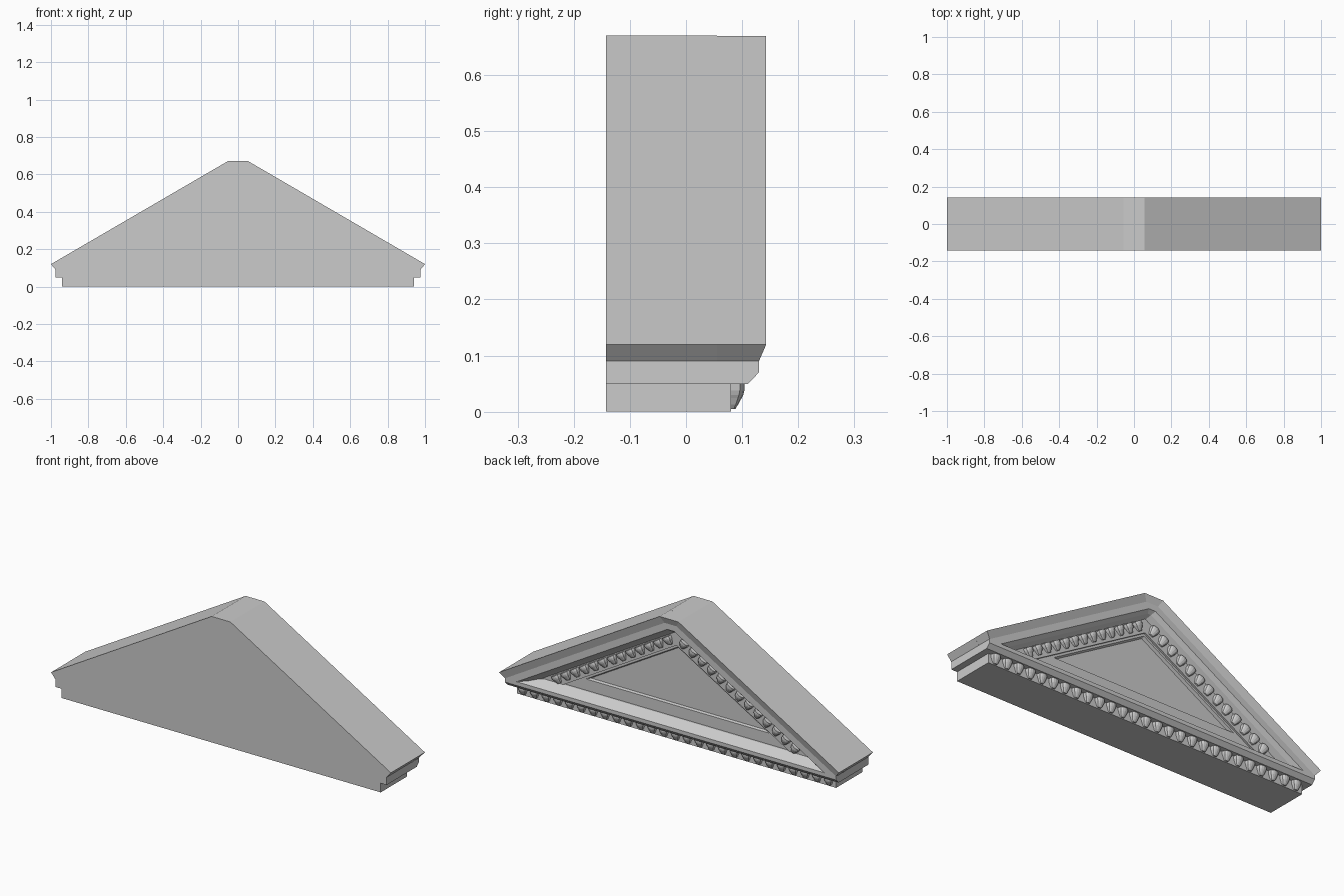
import bpy, bmesh
from math import atan, cos, sin, pi
from mathutils import Matrix, Vector

if "Cube" in bpy.data.objects:
    bpy.data.objects.remove(bpy.data.objects["Cube"])

SLOPE, PEAK = 0.582, 0.702   # rake slope and the height where both rakes would meet


def make(name, bm):
    bmesh.ops.recalc_face_normals(bm, faces=bm.faces)
    me = bpy.data.meshes.new(name)
    bm.to_mesh(me)
    bm.free()
    ob = bpy.data.objects.new(name, me)
    bpy.context.collection.objects.link(ob)
    return ob


def loft(bm, rows):
    grid = [[bm.verts.new(p) for p in r] for r in rows]
    for a, b in zip(grid, grid[1:]):
        for i in range(len(a) - 1):
            bm.faces.new((a[i], a[i + 1], b[i + 1], b[i]))
    return grid


def prism(name, outline, y0, y1):
    bm = bmesh.new()
    f = bm.faces.new([bm.verts.new((x, y0, z)) for x, z in outline])
    ext = bmesh.ops.extrude_face_region(bm, geom=[f])
    vs = [v for v in ext["geom"] if isinstance(v, bmesh.types.BMVert)]
    bmesh.ops.translate(bm, vec=(0, y1 - y0, 0), verts=vs)
    return make(name, bm)


# Main gable slab, its back face is the sunken panel
half = [(0.94, 0), (0.94, 0.049), (0.975, 0.049), (0.975, 0.09), (1, 0.12), (0.055, 0.67)]
prism("gable_body", half + [(-x, z) for x, z in reversed(half)], -0.143, 0.055)
prism("base_frieze", [(-0.94, 0), (0.94, 0), (0.94, 0.049), (-0.94, 0.049)], 0.055, 0.08)

# Raking cornice: profile (y, drop below the rake line) swept up and over the apex
bm = bmesh.new()
rows = []
for y, d, t, zend in [(0.055, 0.045, 0.05, 0.09), (0.055, 0, 0.055, 0.12), (0.143, 0, 0.055, 0.12),
                      (0.13, 0.045, 0.035, 0.09), (0.13, 0.085, 0.02, 0.09),
                      (0.11, 0.105, 0.01, 0.09), (0.08, 0.122, 0.002, 0.09),
                      (0.08, 0.195, 0.002, 0.10), (0.07, 0.195, 0.002, 0.10),
                      (0.07, 0.208, 0.002, 0.18), (0.055, 0.215, 0.002, 0.183)]:
    xe = (PEAK - d - zend) / SLOPE
    zt = PEAK - d - SLOPE * t
    rows.append([(-xe, y, zend), (-t, y, zt), (t, y, zt), (xe, y, zend)])
g = loft(bm, rows)
for c in (0, 3):
    bm.faces.new([g[r][c] for r in range(4)])
make("raking_cornice", bm)

# Horizontal cornice: soffit, bevelled corona, sloping top, panel sill
bm = bmesh.new()
prof = [(0.055, 0.049, 0.975), (0.11, 0.049, 0.975), (0.13, 0.07, 0.975), (0.13, 0.09, 0.975),
        (0.08, 0.12, 0.776), (0.07, 0.12, 0.66), (0.07, 0.18, 0.54), (0.055, 0.184, 0.53)]
g = loft(bm, [[(-w, y, z), (w, y, z)] for y, z, w in prof])
for c in (0, 1):
    top = bm.verts.new((0.975 * (2 * c - 1), 0.055, 0.09))
    bm.faces.new([g[r][c] for r in range(4)] + [top])
make("horizontal_cornice", bm)


# Rounded tapering brackets, local origin at the top centre on the wall face
def bracket(bm, mat):
    levels = [(0, 0.024, 0.024), (-0.012, 0.024, 0.024), (-0.02, 0.022, 0.022),
              (-0.026, 0.019, 0.019), (-0.037, 0.015, 0.013), (-0.045, 0.010, 0.008)]
    rows = []
    for z, w, depth in levels:
        pts = [(w, 0)] + [(w * cos(a * pi / 6), depth * sin(a * pi / 6) ** 0.6) for a in range(1, 6)] + [(-w, 0)]
        rows.append([mat @ Vector((x, y, z)) for x, y in pts])
    g = loft(bm, rows)
    bm.faces.new(g[0])
    bm.faces.new(g[-1])


bm = bmesh.new()
N = 27
for i in range(N):
    bracket(bm, Matrix.Translation((-0.90 + 1.80 * i / (N - 1), 0.08, 0.05)))
make("base_brackets", bm)

bm = bmesh.new()
for s in (1, -1):
    rot = Matrix.Rotation(s * atan(SLOPE), 4, 'Y')
    for i in range(13):
        x = 0.055 + 0.0545 * i
        bracket(bm, Matrix.Translation((s * x, 0.08, PEAK - 0.128 - SLOPE * x)) @ rot)
make("rake_brackets", bm)
